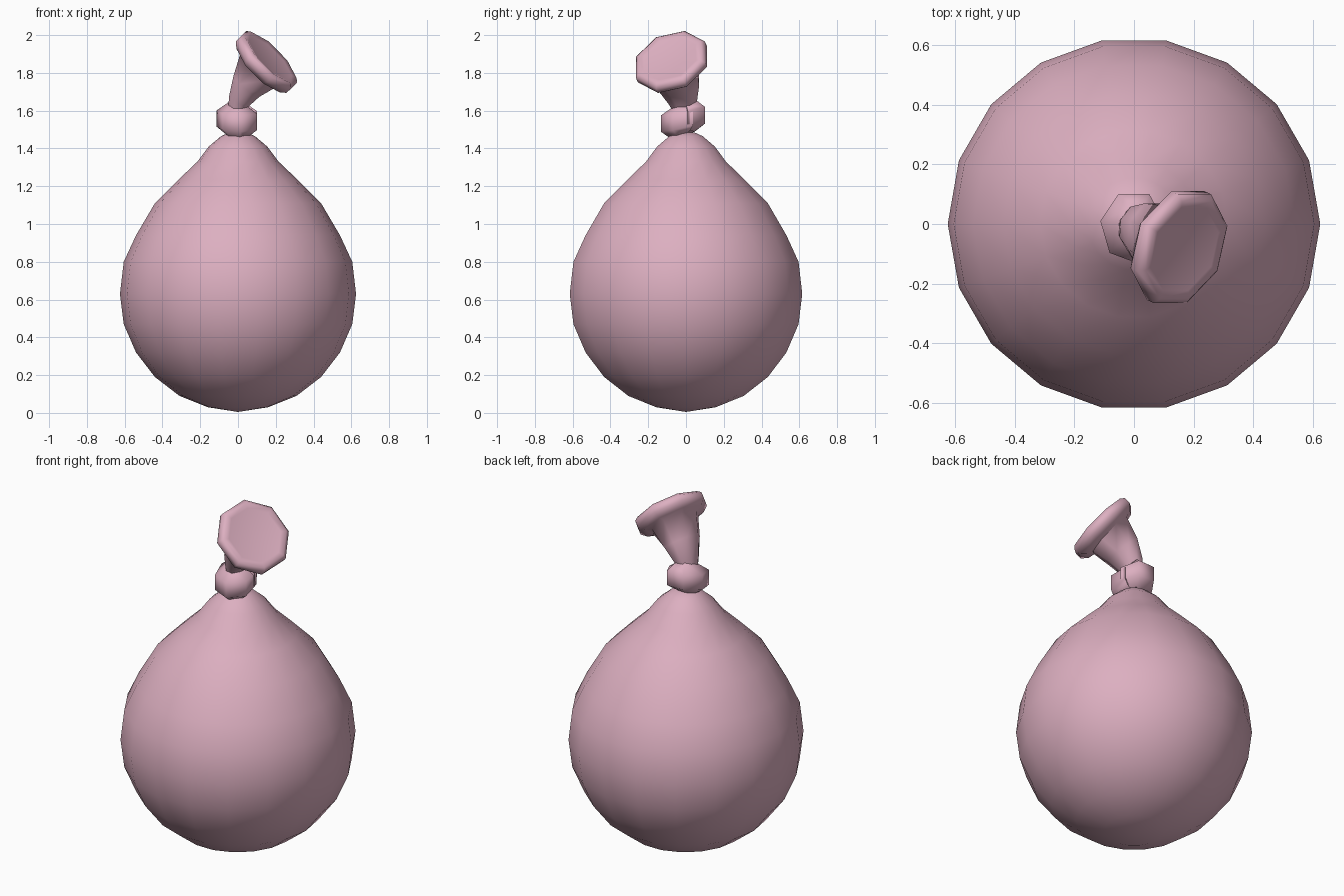
import bpy, bmesh, math
from mathutils import Vector

if "Cube" in bpy.data.objects:
    bpy.data.objects.remove(bpy.data.objects["Cube"])

pink = bpy.data.materials.new("balloon pink")
pink.diffuse_color = (0.72, 0.43, 0.53, 1)
pink.use_nodes = True
pink.node_tree.nodes["Principled BSDF"].inputs["Base Color"].default_value = pink.diffuse_color


def loft(name, rings, sides, smooth_deg, offset=0.0):
    """Skin a list of (centre, normal, radius_a, radius_b) rings; b runs along the ring's most upright axis."""
    bm = bmesh.new()
    loops = []
    for c, n, ra, rb in rings:
        c, n = Vector(c), Vector(n).normalized()
        ref = Vector((0, 1, 0)) if abs(n.z) > 0.5 else Vector((0, 0, 1))
        a = ref.cross(n).normalized()
        b = n.cross(a)
        loop = []
        for i in range(sides):
            t = 2 * math.pi * i / sides + offset
            loop.append(bm.verts.new(c + a * (ra * math.cos(t)) + b * (rb * math.sin(t))))
        loops.append(loop)
    for p, q in zip(loops, loops[1:]):
        for i in range(sides):
            j = (i + 1) % sides
            bm.faces.new((p[i], p[j], q[j], q[i]))
    bm.faces.new(list(reversed(loops[0])))
    bm.faces.new(loops[-1])
    bmesh.ops.remove_doubles(bm, verts=bm.verts, dist=0.0005)
    bmesh.ops.recalc_face_normals(bm, faces=bm.faces)
    me = bpy.data.meshes.new(name)
    bm.to_mesh(me)
    bm.free()
    me.materials.append(pink)
    ob = bpy.data.objects.new(name, me)
    bpy.context.collection.objects.link(ob)
    bpy.ops.object.select_all(action='DESELECT')
    ob.select_set(True)
    bpy.context.view_layer.objects.active = ob
    bpy.ops.object.shade_smooth_by_angle(angle=math.radians(smooth_deg))
    return ob


# Inflated body: 18-sided lathe
profile = [(0.0001, 0.005), (0.16, 0.03), (0.31, 0.09), (0.44, 0.19), (0.54, 0.32),
           (0.605, 0.47), (0.625, 0.63), (0.605, 0.80), (0.54, 0.94), (0.44, 1.11),
           (0.315, 1.235), (0.215, 1.33), (0.155, 1.41), (0.09, 1.465), (0.045, 1.485)]
loft("balloon_body", [((0, 0, z), (0, 0, 1), r, r) for r, z in profile], 18, 50)

# Knot: one thick strand wound round the neck, low in front, higher behind
strand = []
steps = 7
for k in range(steps + 1):
    t = math.radians(25 - 375 * k / steps)
    c = (0.052 * math.cos(t), -0.01 + 0.062 * math.sin(t), 1.548 + 0.02 * math.sin(t) + 0.012 * k / steps)
    end = 0.8 if k in (0, steps) else 1.0
    strand.append((c, (math.sin(t), -math.cos(t), 0), 0.072 * end, 0.086 * end))
loft("knot", strand, 6, 70, math.pi / 6)

# Flared tail with a rolled lip, leaning to the right and slightly forward
n = Vector((0.68, -0.30, 0.67)).normalized()
lip = Vector((0.15, -0.077, 1.857))
tail = [((-0.015, -0.01, 1.57), (0.1, 0, 1), 0.04, 0.05),
        ((0.005, -0.015, 1.65), (0.45, -0.15, 0.9), 0.062, 0.08),
        ((0.05, -0.035, 1.735), (0.6, -0.2, 0.75), 0.095, 0.115)]
for d, r in [(-0.055, 0.138), (-0.045, 0.175), (-0.015, 0.207), (0.018, 0.207), (0.036, 0.185), (0.030, 0.155)]:
    tail.append((lip + n * d, n, r, r))
loft("tail_and_lip", tail, 8, 60, math.pi / 8)
